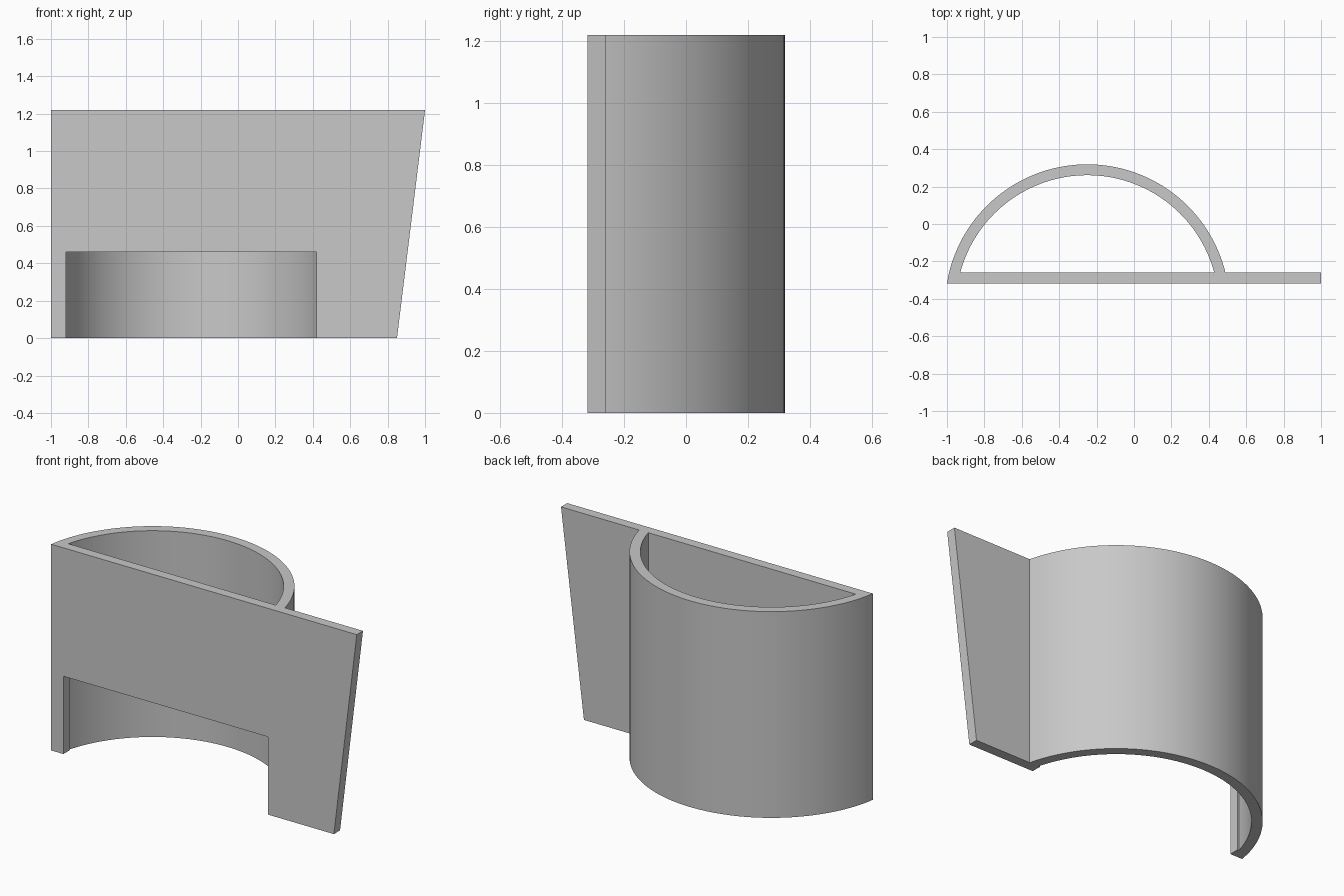
import bpy, bmesh
from math import asin, pi, sin, cos, sqrt

cube = bpy.data.objects.get("Cube")
if cube:
    bpy.data.objects.remove(cube, do_unlink=True)

HEIGHT = 1.22
FRONT, BACK = -0.318, -0.26          # panel faces
CX, CY = -0.25, -0.442               # centre of the curved wall
OUTER, INNER = 0.761, 0.703
STEPS = 64

grey = bpy.data.materials.new("plain_grey")
grey.use_nodes = True
colour = (0.58, 0.58, 0.58, 1)
grey.diffuse_color = colour
grey.node_tree.nodes["Principled BSDF"].inputs["Base Color"].default_value = colour


def extrude_outline(name, points, offset):
    """Closed solid from a planar outline pushed along offset."""
    bm = bmesh.new()
    face = bm.faces.new([bm.verts.new(p) for p in points])
    grown = bmesh.ops.extrude_face_region(bm, geom=[face], use_keep_orig=True)
    verts = [v for v in grown["geom"] if isinstance(v, bmesh.types.BMVert)]
    bmesh.ops.translate(bm, verts=verts, vec=offset)
    bmesh.ops.recalc_face_normals(bm, faces=bm.faces)
    mesh = bpy.data.meshes.new(name)
    bm.to_mesh(mesh)
    bm.free()
    mesh.materials.append(grey)
    obj = bpy.data.objects.new(name, mesh)
    bpy.context.collection.objects.link(obj)
    return obj


def arc(radius):
    """Arc from the right end to the left end, both on the panel's back."""
    start = asin((BACK - CY) / radius)
    angles = [start + (pi - 2 * start) * i / STEPS for i in range(STEPS + 1)]
    return [(CX + radius * cos(a), CY + radius * sin(a), 0) for a in angles]


# Front panel with slanted end and open notch at the bottom
profile = [(-1, 0), (-0.92, 0), (-0.92, 0.46), (0.42, 0.46),
           (0.42, 0), (0.85, 0), (1, HEIGHT), (-1, HEIGHT)]
panel = extrude_outline("front_panel", [(x, FRONT, z) for x, z in profile],
                        (0, BACK - FRONT, 0))
# Back left edge follows the curve of the wall
for v in panel.data.vertices:
    if v.co.x < -0.95 and v.co.y > (FRONT + BACK) / 2:
        v.co.x = CX - sqrt(OUTER ** 2 - (BACK - CY) ** 2)

# Curved wall behind the panel, open at top and bottom
wall = extrude_outline("curved_wall", arc(OUTER) + arc(INNER)[::-1],
                       (0, 0, HEIGHT))
bpy.ops.object.select_all(action='DESELECT')
wall.select_set(True)
bpy.context.view_layer.objects.active = wall
bpy.ops.object.shade_smooth_by_angle()
